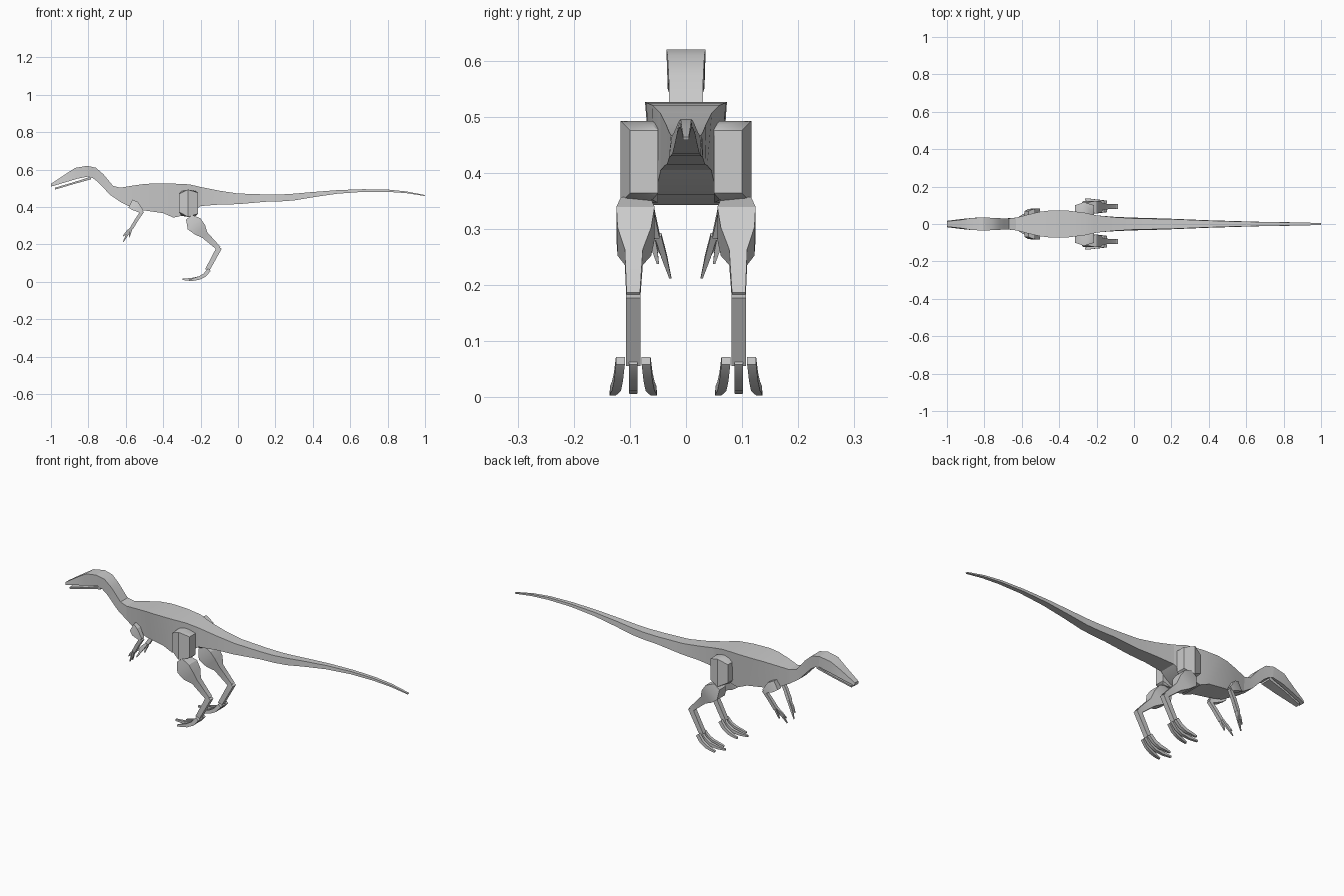
import bpy, bmesh
from mathutils import Vector


def make(name, bm, mirror=False):
    bmesh.ops.recalc_face_normals(bm, faces=bm.faces)
    me = bpy.data.meshes.new(name)
    bm.to_mesh(me)
    bm.free()
    ob = bpy.data.objects.new(name, me)
    bpy.context.collection.objects.link(ob)
    if mirror:
        m = ob.modifiers.new("Mirror", 'MIRROR')
        m.use_axis = (False, True, False)
    bpy.context.view_layer.objects.active = ob
    ob.select_set(True)
    bpy.ops.object.shade_smooth_by_angle(angle=0.52)
    ob.select_set(False)
    return ob


def skin(name, rings, mirror=False):
    bm = bmesh.new()
    rs = [[bm.verts.new(p) for p in r] for r in rings]
    for a, b in zip(rs, rs[1:]):
        for i in range(len(a)):
            j = (i + 1) % len(a)
            bm.faces.new((a[i], a[j], b[j], b[i]))
    bm.faces.new(rs[0])
    bm.faces.new(rs[-1])
    return make(name, bm, mirror)


def slab(name, rows):
    """Rows: top x, top z, bottom x, bottom z, top half width, bottom half width."""
    skin(name, [[(xt, -wt, zt), (xt, wt, zt), (xb, wb, zb), (xb, -wb, zb)]
                for xt, zt, xb, zb, wt, wb in rows])


def limb(name, rows):
    """Square-section limb. Rows: x, y, z, half thickness, half width in y."""
    pts = [Vector(r[:3]) for r in rows]
    rings = []
    for i, (p, r) in enumerate(zip(pts, rows)):
        d = pts[min(i + 1, len(pts) - 1)] - pts[max(i - 1, 0)]
        n = Vector((-d.z, 0, d.x)).normalized() * r[3]
        w = Vector((0, r[4], 0))
        rings.append([p + n + w, p + n - w, p - n - w, p - n + w])
    skin(name, rings, True)


# torso
slab("torso", [
    (-.63, .503, -.63, .428, .034, .032),
    (-.57, .513, -.56, .392, .05, .045),
    (-.50, .523, -.49, .38, .066, .056),
    (-.44, .526, -.40, .367, .073, .06),
    (-.35, .525, -.345, .343, .071, .06),
    (-.26, .521, -.26, .362, .06, .055),
    (-.20, .507, -.20, .405, .046, .045)])

# tail
slab("tail", [
    (-.20, .507, -.20, .405, .046, .045),
    (-.10, .487, -.10, .413, .036, .038),
    (0, .472, 0, .415, .03, .034),
    (.15, .467, .15, .428, .027, .03),
    (.23, .467, .23, .430, .025, .027),
    (.30, .471, .30, .435, .022, .024),
    (.40, .480, .40, .452, .018, .02),
    (.53, .490, .53, .471, .014, .016),
    (.67, .495, .67, .481, .011, .012),
    (.80, .493, .80, .481, .009, .01),
    (.90, .483, .90, .474, .008, .008),
    (1, .464, .998, .459, .005, .005)])

# neck
slab("neck", [
    (-.63, .503, -.63, .428, .034, .032),
    (-.668, .513, -.684, .465, .03, .03),
    (-.695, .545, -.717, .50, .03, .03),
    (-.72, .575, -.75, .535, .031, .03),
    (-.76, .61, -.775, .553, .033, .031),
    (-.807, .62, -.80, .563, .035, .033)])

# skull and upper jaw
slab("head", [
    (-.807, .62, -.80, .563, .035, .033),
    (-.87, .609, -.86, .551, .032, .033),
    (-.92, .577, -.92, .533, .023, .027),
    (-1, .524, -1, .509, .014, .017)])

# lower jaw
slab("lower_jaw", [
    (-.785, .563, -.785, .548, .03, .028),
    (-.87, .535, -.87, .525, .026, .024),
    (-.978, .503, -.978, .493, .013, .012)])

# thigh blocks
bm = bmesh.new()
for x, zt, zb, y in ((-.316, .47, .374, .10), (-.267, .493, .347, .117),
                     (-.214, .476, .364, .10)):
    for z in (zt, zb):
        for yy in (.05, y):
            bm.verts.new((x, yy, z))
for x in (-.30, -.225):
    for z in (.485, .352):
        bm.verts.new((x, .06, z))
bmesh.ops.convex_hull(bm, input=bm.verts)
make("thigh", bm, True)

# shins, taper from calf to ankle
limb("shin", [
    (-.262, .09, .345, .02, .026),
    (-.235, .09, .31, .045, .034),
    (-.203, .092, .278, .037, .03),
    (-.178, .093, .25, .02, .016),
    (-.102, .094, .178, .012, .012)])

# long foot bones
limb("foot_bone", [(-.099, .094, .184, .014, .0125), (-.165, .094, .062, .012, .0125)])

# toes: start and end sideways offset, tip x
for name, o0, o1, tip, lift in (("middle_toe", 0, 0, -.298, .013),
                                ("outer_toe", .023, .037, -.262, .007),
                                ("inner_toe", -.023, -.037, -.262, .007)):
    limb(name, [
        (-.153, .094 + o0, .065, .010, .008),
        (-.178, .094 + o0 * 1.15, .036, .010, .008),
        (-.208, .094 + (o0 + o1) / 2, .02, .009, .008),
        (-.25 if o0 == 0 else -.235, .094 + o1 * .93, .013, .007, .007),
        (tip, .094 + o1, lift, .004, .005)])

# arms
limb("upper_arm", [(-.575, .055, .418, .024, .014), (-.55, .067, .405, .026, .014),
                   (-.512, .073, .375, .010, .010)])
limb("forearm", [(-.51, .073, .378, .009, .009), (-.54, .066, .335, .009, .009),
                 (-.568, .057, .288, .009, .010)])

# three fingers on each hand
for i, (x, y, z) in enumerate(((-.614, .028, .213), (-.615, .036, .243), (-.582, .05, .238))):
    bx, by = -.568, .05 + .006 * i
    limb(f"finger_{i + 1}", [
        (bx, by, .29, .006, .006),
        ((bx + x) / 2 - .002, (by + y) / 2, (.29 + z) / 2, .006, .005),
        (x, y, z, .002, .002)])
